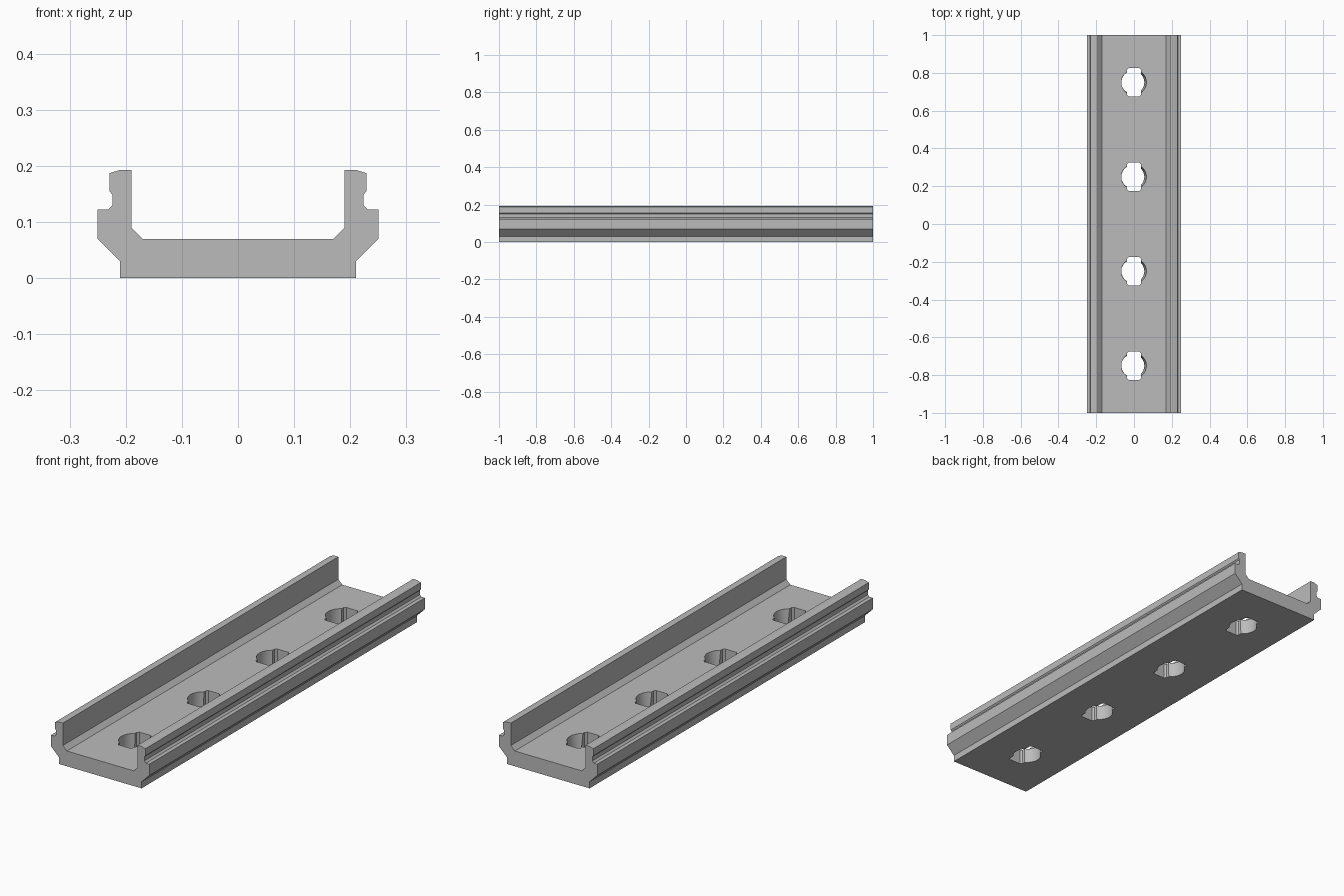
import bpy, bmesh
from math import cos, sin, pi

cube = bpy.data.objects.get("Cube")
if cube:
    bpy.data.objects.remove(cube, do_unlink=True)

grey = bpy.data.materials.new("mid grey")
grey.use_nodes = True
colour = (0.5, 0.5, 0.5, 1)
grey.diffuse_color = colour
grey.node_tree.nodes["Principled BSDF"].inputs["Base Color"].default_value = colour


def loft(name, first, last):
    """Solid between two matching closed outlines."""
    bm = bmesh.new()
    a = [bm.verts.new(p) for p in first]
    b = [bm.verts.new(p) for p in last]
    n = len(a)
    bm.faces.new(a)
    bm.faces.new(b[::-1])
    for i in range(n):
        j = (i + 1) % n
        bm.faces.new((a[i], b[i], b[j], a[j]))
    bmesh.ops.recalc_face_normals(bm, faces=bm.faces)
    mesh = bpy.data.meshes.new(name)
    bm.to_mesh(mesh)
    bm.free()
    mesh.materials.append(grey)
    obj = bpy.data.objects.new(name, mesh)
    bpy.context.collection.objects.link(obj)
    return obj


def cut(target, cutter):
    cutter.hide_render = True
    mod = target.modifiers.new("cut", 'BOOLEAN')
    mod.operation = 'DIFFERENCE'
    mod.solver = 'EXACT'
    mod.object = cutter
    bpy.context.view_layer.objects.active = target
    bpy.ops.object.modifier_apply(modifier=mod.name)
    bpy.data.objects.remove(cutter, do_unlink=True)


# Channel rail: half section mirrored, then run along y
half = [(.21, 0), (.21, .03), (.25, .07), (.25, .122), (.232, .122),
        (.224, .13), (.224, .149), (.229, .155), (.229, .187), (.21, .193),
        (.19, .193), (.19, .09), (.17, .07)]
section = half + [(-x, z) for x, z in reversed(half)]
rail = loft("channel_rail", [(x, -1, z) for x, z in section],
            [(x, 1, z) for x, z in section])


def ring(y, z, shift, radius, sides=48):
    return [(shift + radius * cos(2 * pi * i / sides),
             y + radius * sin(2 * pi * i / sides), z) for i in range(sides)]


# Slot outline with clipped corners
w, l, c = .037, .076, .009
corner = [(w, l - c), (w - c, l)]
slot = (corner + [(-x, y) for x, y in reversed(corner)]
        + [(-x, -y) for x, y in corner]
        + [(x, -y) for x, y in reversed(corner)])

# Keyed holes: round bore sloping on one side, plus a slot along the rail
for y in (-.75, -.25, .25, .75):
    cut(rail, loft("bore_cutter", ring(y, -.01, -.007, .06),
                   ring(y, .08, 0, .067)))
    cut(rail, loft("slot_cutter", [(px, y + py, -.02) for px, py in slot],
                   [(px, y + py, .09) for px, py in slot]))

bpy.ops.object.select_all(action='DESELECT')
rail.select_set(True)
bpy.context.view_layer.objects.active = rail
bpy.ops.object.shade_smooth_by_angle(angle=pi / 12)
